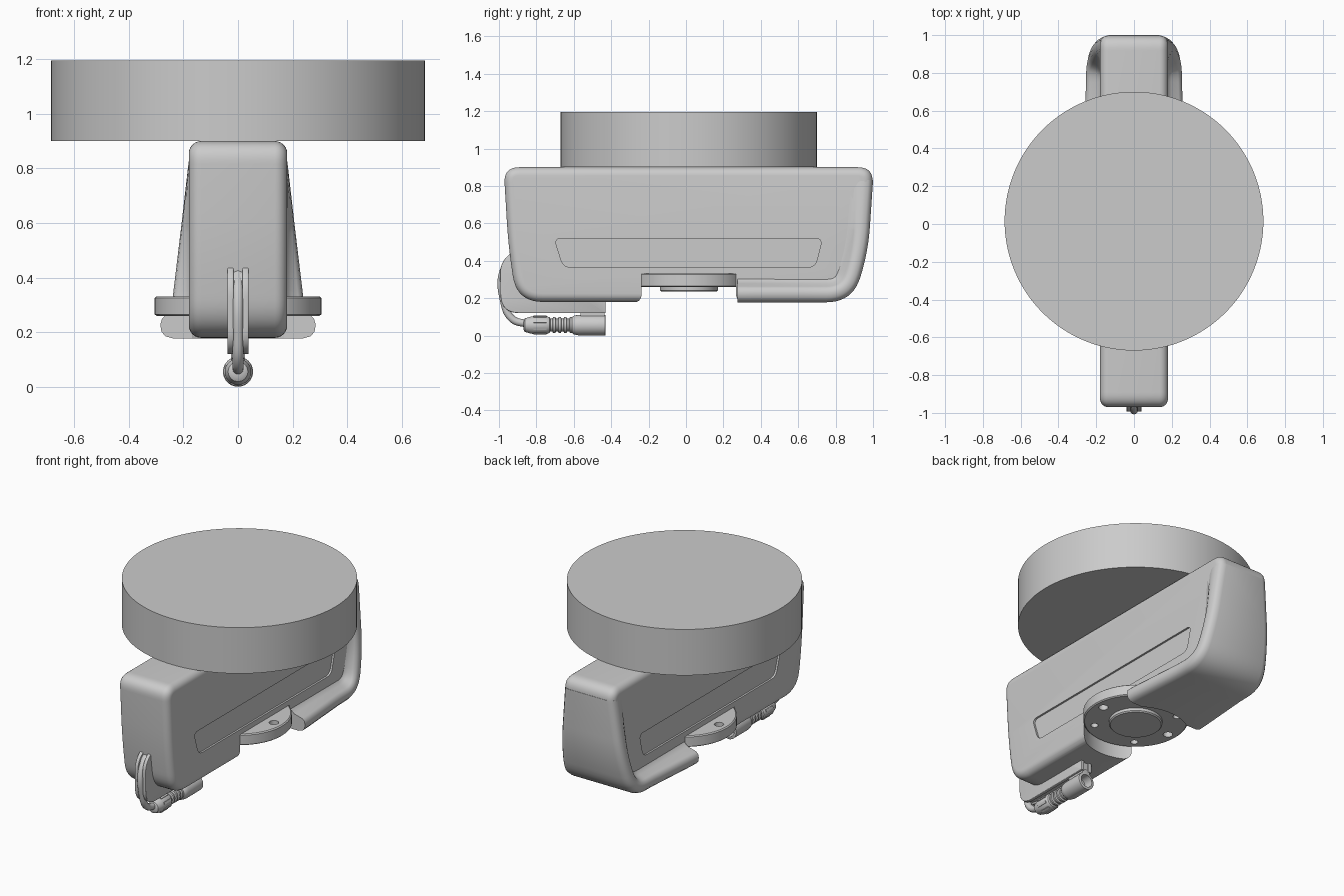
import bpy, bmesh, math
from mathutils import Vector

if "Cube" in bpy.data.objects:
    bpy.data.objects.remove(bpy.data.objects["Cube"])

CY = 0.015  # y of the turning axis


def finish(name, verts, faces, angle=35):
    me = bpy.data.meshes.new(name)
    me.from_pydata([tuple(v) for v in verts], [], faces)
    bm = bmesh.new()
    bm.from_mesh(me)
    bmesh.ops.remove_doubles(bm, verts=bm.verts, dist=1e-5)
    bmesh.ops.recalc_face_normals(bm, faces=bm.faces)
    bm.to_mesh(me)
    bm.free()
    ob = bpy.data.objects.new(name, me)
    bpy.context.collection.objects.link(ob)
    smooth(ob, angle)
    return ob


def smooth(ob, angle=35):
    bpy.ops.object.select_all(action='DESELECT')
    ob.select_set(True)
    bpy.context.view_layer.objects.active = ob
    bpy.ops.object.shade_smooth_by_angle(angle=math.radians(angle))


def loft(name, rings, angle=35):
    n = len(rings[0])
    verts = [v for r in rings for v in r]
    faces = [(i * n + j, i * n + (j + 1) % n, (i + 1) * n + (j + 1) % n, (i + 1) * n + j)
             for i in range(len(rings) - 1) for j in range(n)]
    faces += [tuple(range(n)), tuple(range(len(verts) - n, len(verts)))]
    return finish(name, verts, faces, angle)


def lathe(name, prof, centre, axis='Z', n=96):
    # prof: (radius, height) pairs
    rings = []
    for r, h in prof:
        ring = []
        for k in range(n):
            a = 2 * math.pi * k / n
            c, s = r * math.cos(a), r * math.sin(a)
            ring.append(Vector(centre) + Vector((c, s, h) if axis == 'Z' else (c, h, s)))
        rings.append(ring)
    return loft(name, rings)


def rounded(corners, steps=10):
    # corners: (y, z, cut length); each corner becomes a quadratic curve
    out = []
    for i, (y, z, c) in enumerate(corners):
        p = Vector((y, z))
        a = Vector(corners[i - 1][:2])
        b = Vector(corners[(i + 1) % len(corners)][:2])
        s, e = p + (a - p).normalized() * c, p + (b - p).normalized() * c
        for k in range(steps + 1):
            t = k / steps
            out.append(s * (1 - t) ** 2 + p * 2 * t * (1 - t) + e * t * t)
    return out


def inward(pts, i):
    # inward normal of a counter-clockwise outline
    t = (pts[(i + 1) % len(pts)] - pts[i - 1]).normalized()
    return Vector((-t.y, t.x))


def slab(name, pts, x0, x1, r=0.0, steps=6):
    # extruded outline with rounded rims
    def ring(x, d):
        return [Vector((x, *(p + inward(pts, i) * d))) for i, p in enumerate(pts)]
    if r == 0:
        return loft(name, [ring(x0, 0), ring(x1, 0)])
    arc = [math.pi / 2 * k / steps for k in range(steps + 1)]
    rings = [ring(x0 + r * (1 - math.sin(a)), r * (1 - math.cos(a))) for a in reversed(arc)]
    rings += [ring(x1 - r * (1 - math.sin(a)), r * (1 - math.cos(a))) for a in arc]
    return loft(name, rings)


def cut(ob, cutters):
    bpy.context.view_layer.objects.active = ob
    for c in cutters:
        m = ob.modifiers.new('cut', 'BOOLEAN')
        m.operation, m.solver, m.object = 'DIFFERENCE', 'EXACT', c
        bpy.ops.object.modifier_apply(modifier=m.name)
    smooth(ob)


# main body: side outline, counter-clockwise in (y, z)
outline = rounded([(-0.905, 0.18, 0.14), (0.89, 0.18, 0.14), (0.972, 0.45, 0.13),
                   (1.003, 0.9, 0.085), (-0.975, 0.9, 0.085), (-0.95, 0.48, 0.14)])
body = slab('body', outline, -0.18, 0.18, 0.045)

# flared rear rim, swept along the bottom and back of the outline
start = [Vector((0.275 + 0.05 * k, 0.18)) for k in range(9)]
path = start + [p for p in outline[11:] if p.y < 0.84 and p.x > 0.7]
rings = []
for i, p in enumerate(path):
    a, b = path[max(i - 1, 0)], path[min(i + 1, len(path) - 1)]
    t = (b - a).normalized()
    nrm = Vector((-t.y, t.x))
    w = 0.183 + 0.115 * (0.8 - p.y) + 0.03 * min(1, max(0, (0.7 - p.x) / 0.4))
    f = min(1, (w - 0.175) / 0.06)
    half = [(w - 0.045, 0.0), (w - 0.018, 0.008), (w - 0.004, 0.025), (w, 0.05),
            (w - 0.006 * f, 0.072), (w - 0.02 * f, 0.085),
            (0.175 + (w - 0.175) * 0.3, 0.1), (0.178, 0.125), (0.165, 0.15)]
    sec = half + [(-x, d) for x, d in reversed(half)]
    rings.append([Vector((x, *(p + nrm * (d - 0.002)))) for x, d in sec])
rim = loft('rear_flare', rings)

# round pocket for the flange, and the long side recesses
pocket = lathe('pocket_cutter', [(0.31, 0.05), (0.31, 0.33)], (0, CY, 0))
panel = rounded([(-0.655, 0.365, 0.04), (0.69, 0.365, 0.04),
                 (0.73, 0.52, 0.04), (-0.705, 0.52, 0.04)], 6)
panels = [slab('panel_cutter', panel, 0.168, 0.3), slab('panel_cutter', panel, -0.3, -0.168)]
cut(body, [pocket] + panels)
cut(rim, [pocket])

# mounting flange with bolt holes and centre boss
flange = lathe('flange', [(0.298, 0.26), (0.305, 0.266), (0.305, 0.326), (0.298, 0.332)], (0, CY, 0))
holes = []
for deg, r in ((0, 0.028), (180, 0.028), (52, 0.022), (128, 0.022), (232, 0.022), (308, 0.022)):
    a = math.radians(deg)
    holes.append(lathe('hole_cutter', [(r, 0.2), (r, 0.4)],
                       (0.245 * math.cos(a), CY + 0.245 * math.sin(a), 0), n=24))
cut(flange, holes)
lathe('centre_boss', [(0.155, 0.27), (0.155, 0.242), (0.148, 0.235)], (0, CY, 0))

# big round plate on top
lathe('top_disc', [(0.685, 0.9), (0.685, 1.195)], (0, CY, 0), n=128)

for c in [pocket] + panels + holes:
    bpy.data.objects.remove(c)

# cable guard: two cheeks with a recessed core
guard = rounded([(-0.99, 0.12, 0.10), (-0.43, 0.12, 0.005), (-0.43, 0.22, 0.005),
                 (-0.80, 0.45, 0.02), (-0.925, 0.45, 0.02), (-0.995, 0.39, 0.06)], 8)
for s, side in ((1, 'right'), (-1, 'left')):
    slab('cable_guard_' + side, guard, min(s * 0.016, s * 0.039), max(s * 0.016, s * 0.039), 0.004, 3)
core = [p + inward(guard, i) * 0.012 for i, p in enumerate(guard)]
slab('cable_guard_core', core, -0.02, 0.02)

# bent cable
cu = bpy.data.curves.new('cable', 'CURVE')
cu.dimensions = '3D'
cu.bevel_depth, cu.bevel_resolution, cu.use_fill_caps = 0.02, 4, True
cu.resolution_u = 12
sp = cu.splines.new('BEZIER')
pts = [(-0.92, 0.42), (-0.978, 0.34), (-0.975, 0.19), (-0.93, 0.09), (-0.84, 0.06)]
sp.bezier_points.add(len(pts) - 1)
for bp, (y, z) in zip(sp.bezier_points, pts):
    bp.co = (0, y, z)
    bp.handle_left_type = bp.handle_right_type = 'AUTO'
bpy.context.collection.objects.link(bpy.data.objects.new('cable', cu))

# plug with ribbed neck and hollow end
plug = [(0.022, -0.87), (0.036, -0.862), (0.044, -0.835), (0.048, -0.815), (0.048, -0.745), (0.042, -0.73)]
for k in range(4):
    y = -0.725 + 0.03 * k
    plug += [(0.034, y), (0.034, y + 0.01), (0.042, y + 0.014), (0.042, y + 0.026)]
plug += [(0.05, -0.6), (0.055, -0.575), (0.055, -0.432), (0.052, -0.43),
         (0.04, -0.43), (0.04, -0.49)]
lathe('plug', plug, (0, 0, 0.056), 'Y', 40)

# grip ribs around the plug collar
for k in range(8):
    a = 2 * math.pi * (k + 0.5) / 8
    bpy.ops.mesh.primitive_cube_add(size=1, location=(0.047 * math.cos(a), -0.78, 0.056 + 0.047 * math.sin(a)),
                                    rotation=(0, -a, 0))
    ob = bpy.context.object
    ob.name = 'plug_grip_%d' % (k + 1)
    ob.scale = (0.01, 0.07, 0.014)

# bracket joining plug and guard
bpy.ops.mesh.primitive_cube_add(size=1, location=(0, -0.50, 0.118))
bpy.context.object.name = 'plug_bracket'
bpy.context.object.scale = (0.05, 0.13, 0.03)
